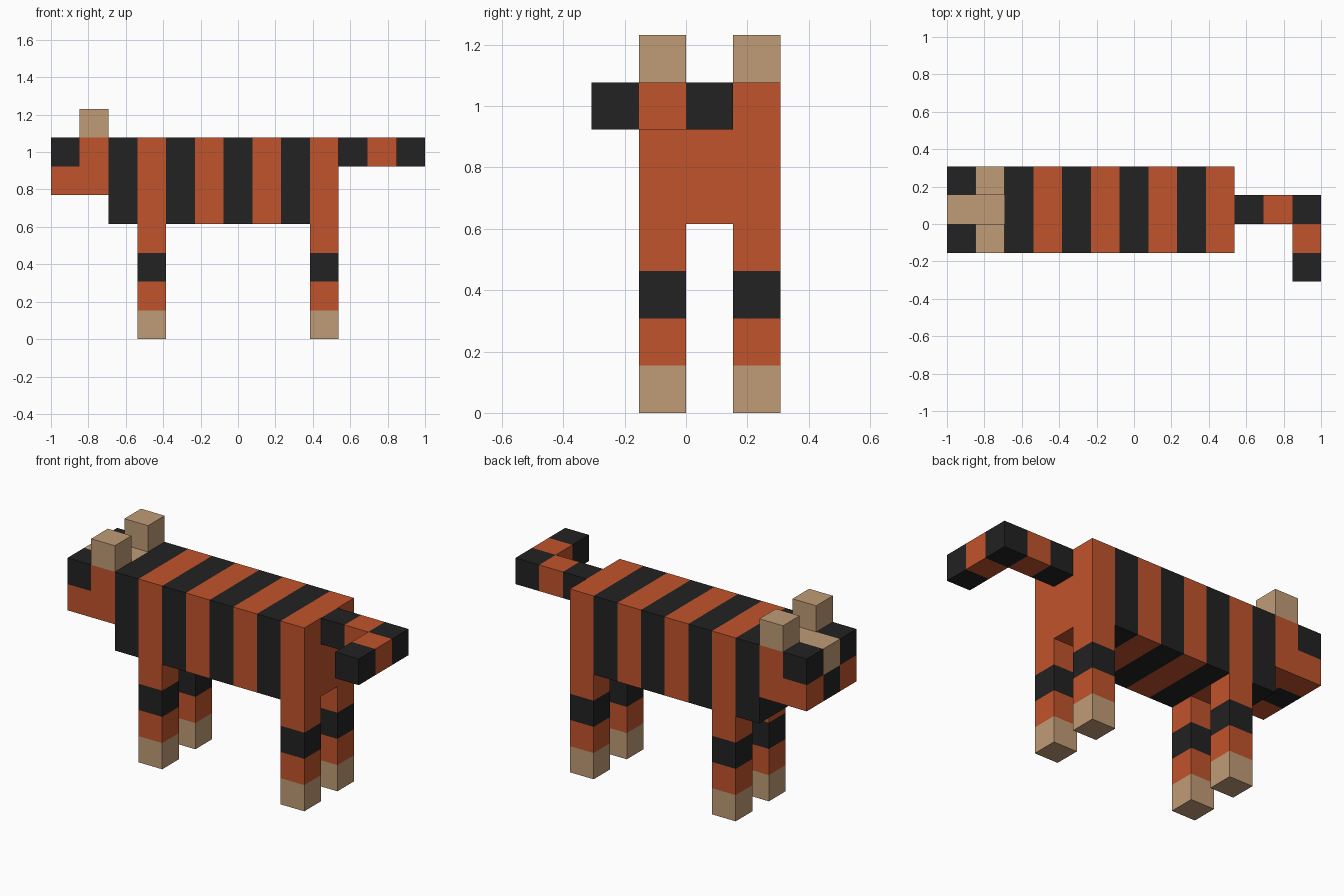
import bpy
from mathutils import Vector

if "Cube" in bpy.data.objects:
    bpy.data.objects.remove(bpy.data.objects["Cube"], do_unlink=True)

U = 2 / 13                          # edge length of one block
ORIGIN = Vector((-1, -2 * U, 0))    # corner of the block grid


def make_material(name, rgb):
    mat = bpy.data.materials.new(name)
    mat.use_nodes = True
    mat.diffuse_color = (*rgb, 1)
    bsdf = mat.node_tree.nodes["Principled BSDF"]
    bsdf.inputs["Base Color"].default_value = (*rgb, 1)
    bsdf.inputs["Roughness"].default_value = 0.9
    return mat


ORANGE, BLACK, TAN = range(3)
MATERIALS = [
    make_material("orange fur", (0.53, 0.087, 0.025)),
    make_material("black stripe", (0.016, 0.016, 0.016)),
    make_material("tan fur", (0.53, 0.332, 0.181)),
]


def block_part(name, start, cell, count, colour, open_side=None):
    """Box shell of count cells; colour(i, j, k) picks each cell's material.
    open_side (axis, 0 or 1) leaves out the face that joins another part."""
    verts, faces, slots, index = [], [], [], {}

    def vert(p):
        if p not in index:
            index[p] = len(verts)
            verts.append(ORIGIN + U * Vector([start[a] + p[a] * cell[a] for a in range(3)]))
        return index[p]

    for axis in range(3):
        b, c = (axis + 1) % 3, (axis + 2) % 3
        for side in (0, 1):
            if (axis, side) == open_side:
                continue
            for m in range(count[b]):
                for n in range(count[c]):
                    corners = []
                    for db, dc in ((0, 0), (1, 0), (1, 1), (0, 1)):
                        p = [0, 0, 0]
                        p[axis], p[b], p[c] = side * count[axis], m + db, n + dc
                        corners.append(vert(tuple(p)))
                    pos = [0, 0, 0]
                    pos[axis], pos[b], pos[c] = side * (count[axis] - 1), m, n
                    faces.append(corners if side else corners[::-1])
                    slots.append(colour(*pos))

    mesh = bpy.data.meshes.new(name)
    mesh.from_pydata(verts, [], faces)
    for mat in MATERIALS:
        mesh.materials.append(mat)
    for poly, slot in zip(mesh.polygons, slots):
        poly.material_index = slot
    mesh.update()
    obj = bpy.data.objects.new(name, mesh)
    bpy.context.collection.objects.link(obj)
    return obj


def head_colour(i, j, k):
    if j == 1:                                   # tan blaze above a black nose
        return TAN if k == 1 else (BLACK if i == 0 else ORANGE)
    return BLACK if (i, k) == (0, 1) else ORANGE  # black eye blocks


# Body with alternating stripes
block_part("body", (2, 1, 4), (1, 3, 3), (8, 1, 1),
           lambda i, j, k: ORANGE if i % 2 else BLACK)

# Head
block_part("head", (0, 1, 5), (1, 1, 1), (2, 3, 2), head_colour, (0, 1))

# Ears and legs, one pair per side
for side, y in (("near", 1), ("far", 3)):
    block_part(f"{side}_ear", (1, y, 7), (1, 1, 1), (1, 1, 1),
               lambda i, j, k: TAN, (2, 0))
    for end, x in (("front", 3), ("rear", 9)):
        block_part(f"{side}_{end}_leg", (x, y, 0), (1, 1, 1), (1, 1, 4),
                   lambda i, j, k: (TAN, ORANGE, BLACK, ORANGE)[k], (2, 1))

# Tail, bent sideways at its end
block_part("tail_base", (10, 2, 6), (1, 1, 1), (3, 1, 1),
           lambda i, j, k: ORANGE if i == 1 else BLACK, (0, 0))
block_part("tail_tip", (12, 0, 6), (1, 1, 1), (1, 2, 1),
           lambda i, j, k: ORANGE if j == 1 else BLACK, (1, 1))
